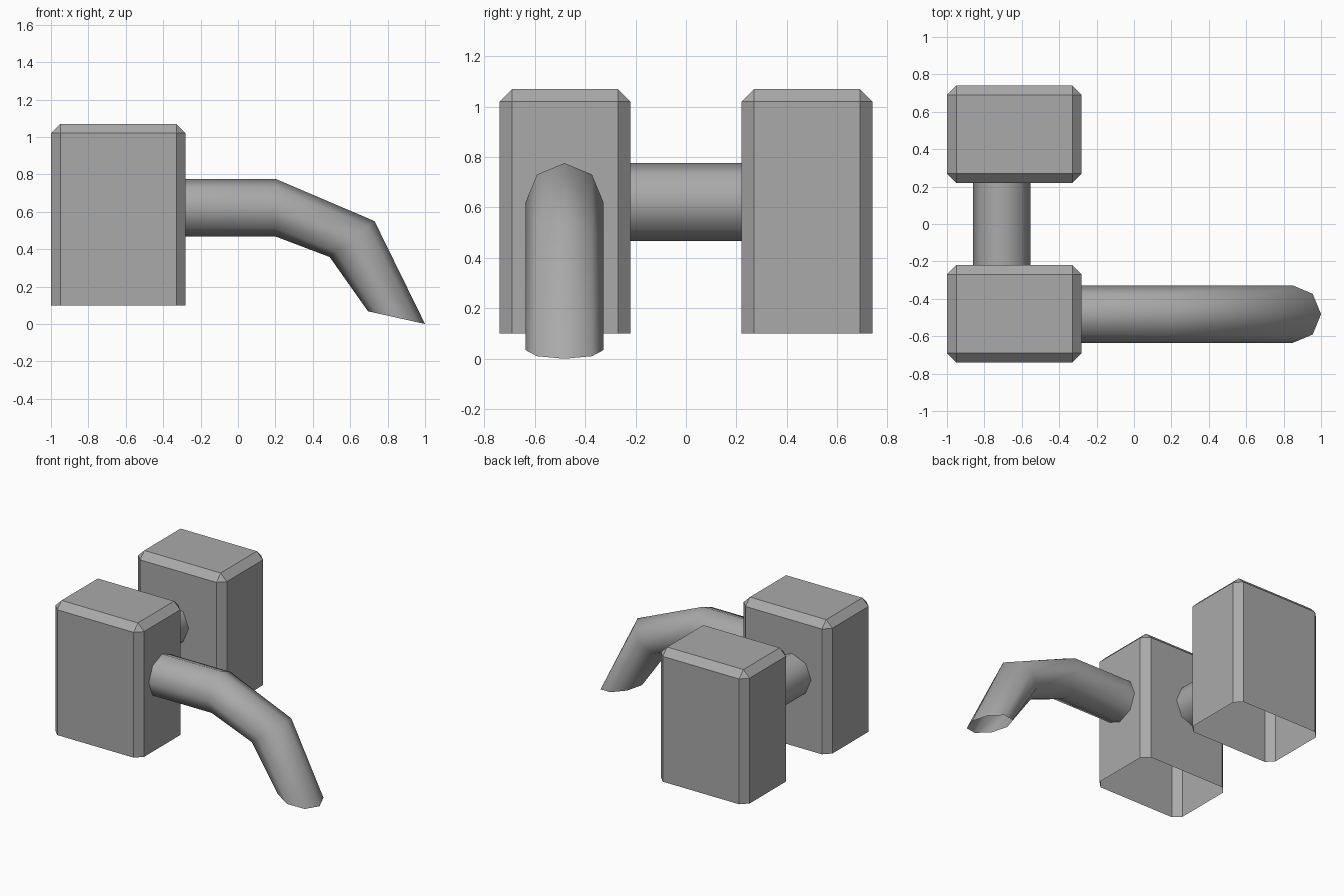
import bpy, bmesh, math
from mathutils import Vector, Matrix

cube = bpy.data.objects.get("Cube")
if cube:
    bpy.data.objects.remove(cube, do_unlink=True)

# Single plain grey
grey = bpy.data.materials.new("plain_grey")
grey.use_nodes = True
colour = (0.4, 0.4, 0.4, 1)
grey.diffuse_color = colour
grey.node_tree.nodes["Principled BSDF"].inputs["Base Color"].default_value = colour


def finish(name, bm, smooth):
    bmesh.ops.recalc_face_normals(bm, faces=bm.faces[:])
    for f in bm.faces:
        f.smooth = smooth
    mesh = bpy.data.meshes.new(name)
    bm.to_mesh(mesh)
    bm.free()
    mesh.materials.append(grey)
    obj = bpy.data.objects.new(name, mesh)
    bpy.context.collection.objects.link(obj)
    return obj


def block(name, centre, size, bevel):
    """Chamfered box, open underneath."""
    bm = bmesh.new()
    bmesh.ops.create_cube(bm, size=1, matrix=Matrix.LocRotScale(centre, None, size))
    bottom = min(v.co.z for v in bm.verts)
    edges = [e for e in bm.edges if max(v.co.z for v in e.verts) > bottom + 0.1]
    bmesh.ops.bevel(bm, geom=edges, offset=bevel, offset_type='OFFSET',
                    segments=1, profile=0.5, affect='EDGES')
    under = [f for f in bm.faces
             if all(v.co.z < bottom + 0.001 for v in f.verts)]
    bmesh.ops.delete(bm, geom=under, context='FACES')
    return finish(name, bm, False)


def tube(name, rings, side, sides=8):
    """Open tube through rings, each given by its top and bottom points."""
    bm = bmesh.new()
    loops = []
    for top, bottom in rings:
        top, bottom = Vector(top), Vector(bottom)
        mid, up = (top + bottom) / 2, (top - bottom) / 2
        angles = [math.tau * i / sides for i in range(sides)]
        loops.append([bm.verts.new(mid + up * math.cos(a) + side * math.sin(a))
                      for a in angles])
    for a, b in zip(loops, loops[1:]):
        for i in range(sides):
            j = (i + 1) % sides
            bm.faces.new((a[i], a[j], b[j], b[i]))
    return finish(name, bm, True)


# Two matching blocks
for name, y in (("front_block", -0.48), ("back_block", 0.48)):
    block(name, Vector((-0.64, y, 0.585)), Vector((0.72, 0.52, 0.97)), 0.05)

radius, high, low = 0.154, 0.776, 0.468

# Straight pipe joining the blocks
tube("connecting_pipe",
     [((-0.708, y, high), (-0.708, y, low)) for y in (-0.22, 0.22)],
     Vector((radius, 0, 0)))

# Bent spout, given by its upper and lower outline
profile = [((-0.28, high), (-0.28, low)),
           ((0.2, high), (0.2, low)),
           ((0.73, 0.55), (0.49, 0.358)),
           ((1.0, 0.0), (0.695, 0.068))]
tube("bent_spout",
     [((t[0], -0.482, t[1]), (b[0], -0.482, b[1])) for t, b in profile],
     Vector((0, radius, 0)))
